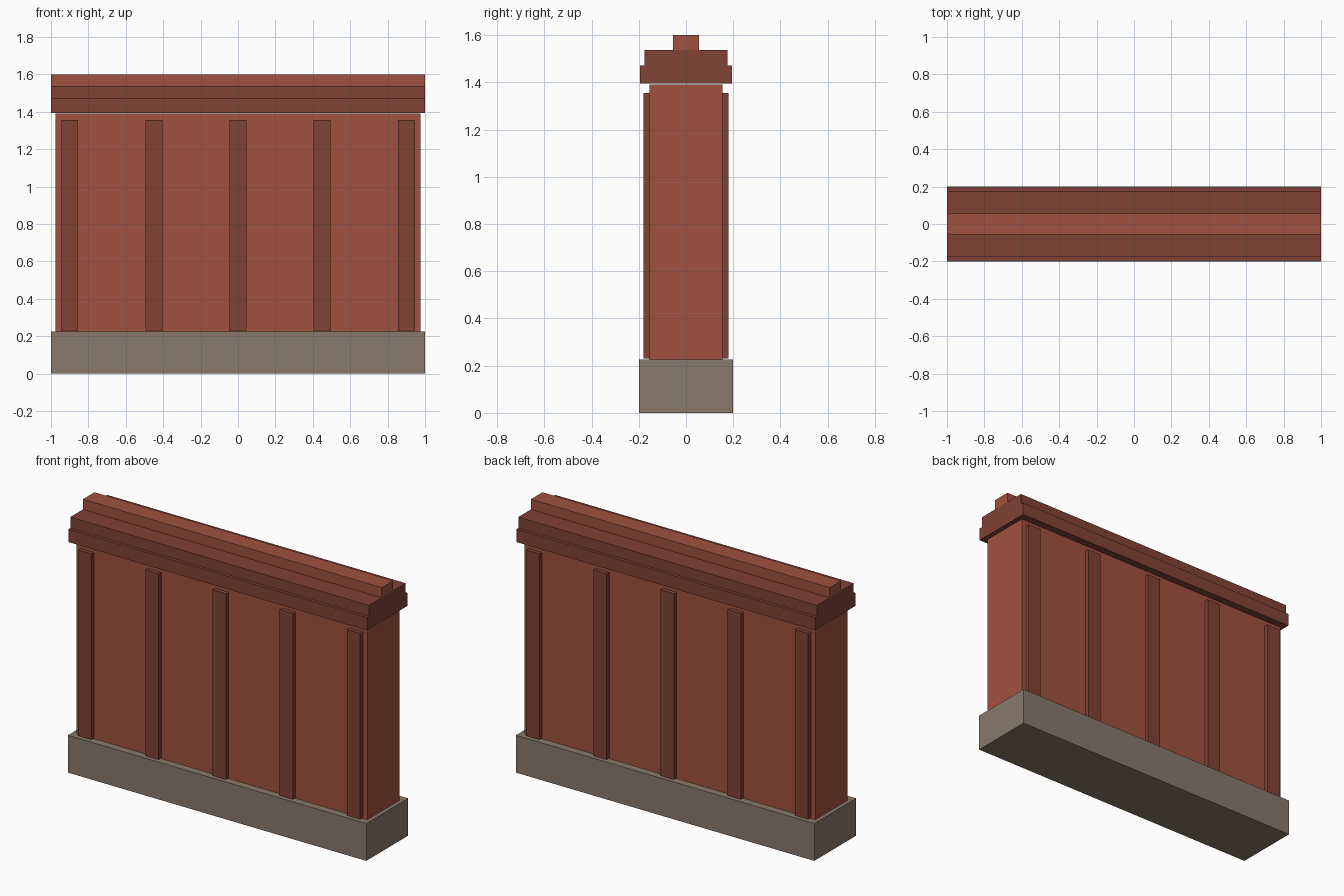
import bpy

if "Cube" in bpy.data.objects:
    bpy.data.objects.remove(bpy.data.objects["Cube"])


def material(name, color):
    mat = bpy.data.materials.new(name)
    mat.diffuse_color = (*color, 1)
    mat.use_nodes = True
    mat.node_tree.nodes["Principled BSDF"].inputs["Base Color"].default_value = mat.diffuse_color
    return mat


brick = material("brick", (0.35, 0.085, 0.05))
dark_brick = material("dark_brick", (0.215, 0.054, 0.036))
stone = material("stone", (0.25, 0.19, 0.147))


def box(name, half_x, y0, y1, z0, z1, mat, x=0):
    bpy.ops.mesh.primitive_cube_add(size=1)
    ob = bpy.context.object
    ob.name = name
    for v in ob.data.vertices:
        v.co.x = x + v.co.x * 2 * half_x
        v.co.y = (y0 + y1) / 2 + v.co.y * (y1 - y0)
        v.co.z = (z0 + z1) / 2 + v.co.z * (z1 - z0)
    ob.data.materials.append(mat)
    return ob


# Stone footing and brick wall
box("footing", 1.0, -0.2, 0.2, 0, 0.226, stone)
box("wall", 0.975, -0.155, 0.155, 0.226, 1.39, brick)

# Stepped coping with a narrow ridge
box("lower_coping", 1.0, -0.195, 0.195, 1.394, 1.472, dark_brick)
box("upper_coping", 1.0, -0.176, 0.176, 1.472, 1.538, dark_brick)
box("ridge", 1.0, -0.055, 0.055, 1.538, 1.6, brick)

# Five pilasters, mirrored onto the back
for i in range(5):
    ob = box(f"pilaster_{i + 1}", 0.045, -0.18, -0.155, 0.23, 1.355,
             dark_brick, x=-0.9 + 0.45 * i)
    mirror = ob.modifiers.new("back_side", "MIRROR")
    mirror.use_axis = (False, True, False)
    mirror.use_mirror_merge = False
